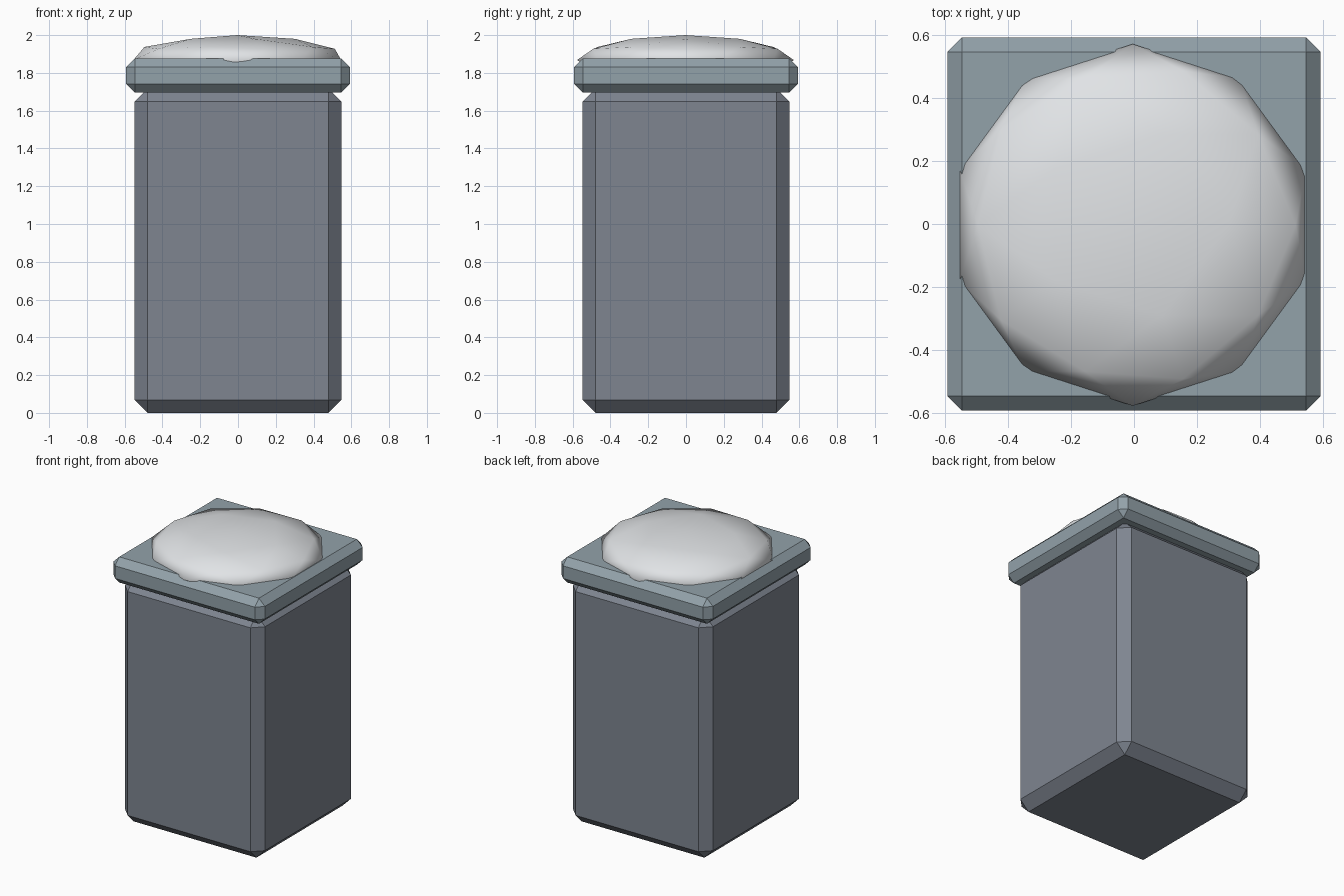
import bpy
import bmesh
import math

cube = bpy.data.objects.get("Cube")
if cube:
    bpy.data.objects.remove(cube, do_unlink=True)


def material(name, rgb):
    mat = bpy.data.materials.new(name)
    mat.use_nodes = True
    mat.diffuse_color = (*rgb, 1)
    mat.node_tree.nodes["Principled BSDF"].inputs["Base Color"].default_value = (*rgb, 1)
    return mat


def add_object(name, bm, mat):
    mesh = bpy.data.meshes.new(name)
    bm.to_mesh(mesh)
    bm.free()
    mesh.materials.append(mat)
    obj = bpy.data.objects.new(name, mesh)
    bpy.context.collection.objects.link(obj)
    return obj


def chamfered_box(name, half, bottom, top, chamfer, mat):
    bm = bmesh.new()
    bmesh.ops.create_cube(bm, size=1)
    bmesh.ops.scale(bm, vec=(2 * half, 2 * half, top - bottom), verts=bm.verts)
    bmesh.ops.translate(bm, vec=(0, 0, (top + bottom) / 2), verts=bm.verts)
    bmesh.ops.bevel(bm, geom=bm.edges[:], offset=chamfer, segments=1,
                    profile=0.5, affect='EDGES')
    return add_object(name, bm, mat)


dark_slate = material("dark slate", (0.21, 0.235, 0.28))
slate = material("slate", (0.29, 0.36, 0.40))
pale_grey = material("pale grey", (0.75, 0.77, 0.79))

# Tall body and overhanging lid
chamfered_box("body", 0.547, 0, 1.717, 0.068, dark_slate)
chamfered_box("lid", 0.592, 1.695, 1.876, 0.046, slate)

# Low faceted cushion resting in the lid
bm = bmesh.new()
bmesh.ops.create_icosphere(bm, subdivisions=2, radius=1)
bmesh.ops.scale(bm, vec=(0.578, 0.574, 0.132), verts=bm.verts)
bmesh.ops.translate(bm, vec=(-0.004, -0.003, 1.868), verts=bm.verts)
for face in bm.faces:
    face.smooth = True
add_object("cushion", bm, pale_grey)
